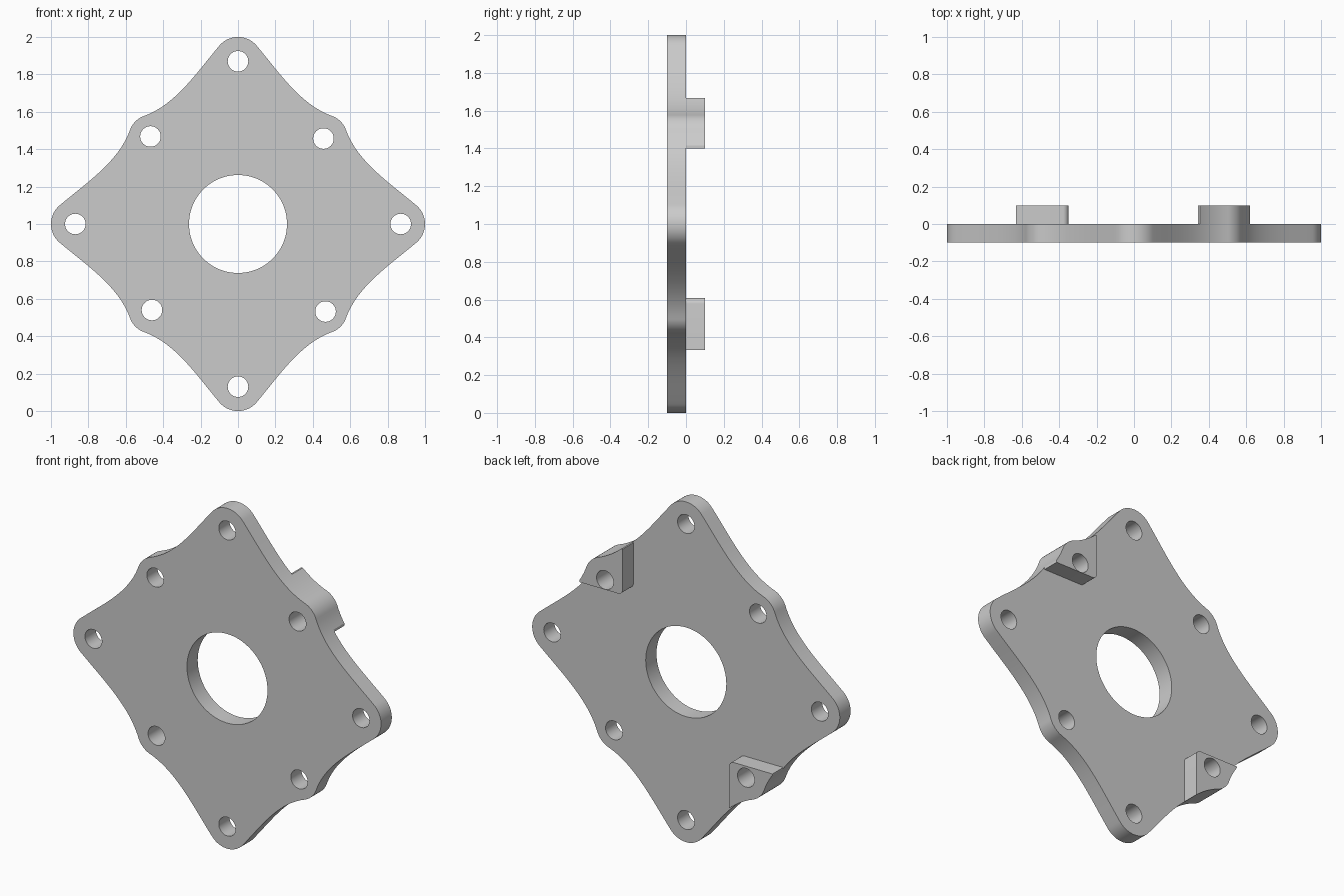
import bpy, bmesh
from math import sin, cos, pi, radians
from mathutils import Vector
from mathutils.geometry import interpolate_bezier

default = bpy.data.objects.get("Cube")
if default:
    bpy.data.objects.remove(default, do_unlink=True)

THICK = 0.1
MID = 1.0          # height of the plate centre
HOLE_R = 0.055

grey = bpy.data.materials.new("plain grey")
grey.use_nodes = True
grey.diffuse_color = (0.6, 0.6, 0.6, 1)
grey.node_tree.nodes["Principled BSDF"].inputs["Base Color"].default_value = (0.6, 0.6, 0.6, 1)


def arc(cx, cy, r, start, end, n):
    """Points on an arc, angles in degrees."""
    angles = [radians(start + (end - start) * i / n) for i in range(n + 1)]
    return [Vector((cx + r * cos(a), cy + r * sin(a))) for a in angles]


def circle(cx, cy, r, n=40):
    return arc(cx, cy, r, 0, 360, n)[:-1]


def extruded(name, loops, y_front):
    """Fill closed loops (inner ones become holes) and extrude them along y."""
    curve = bpy.data.curves.new(name, 'CURVE')
    curve.dimensions = '2D'
    curve.fill_mode = 'BOTH'
    curve.extrude = THICK / 2
    for loop in loops:
        spline = curve.splines.new('POLY')
        spline.points.add(len(loop) - 1)
        for point, co in zip(spline.points, loop):
            point.co = (co[0], co[1], 0, 1)
        spline.use_cyclic_u = True
    obj = bpy.data.objects.new(name, curve)
    bpy.context.collection.objects.link(obj)
    obj.location = (0, y_front + THICK / 2, MID)
    obj.rotation_euler = (pi / 2, 0, 0)
    bpy.ops.object.select_all(action='DESELECT')
    bpy.context.view_layer.objects.active = obj
    obj.select_set(True)
    bpy.ops.object.convert(target='MESH')
    obj = bpy.context.view_layer.objects.active
    # Weld the caps to the walls
    bm = bmesh.new()
    bm.from_mesh(obj.data)
    bmesh.ops.remove_doubles(bm, verts=bm.verts, dist=0.0002)
    bmesh.ops.recalc_face_normals(bm, faces=bm.faces)
    bm.to_mesh(obj.data)
    bm.free()
    obj.data.materials.clear()
    obj.data.materials.append(grey)
    bpy.ops.object.shade_smooth_by_angle(angle=radians(30))
    return obj


# One eighth of the outline: rounded tip, concave sweep, rounded lobe
tip = arc(0.87, 0, 0.13, 0, 50, 10)
lobe = arc(0.46, 0.46, 0.125, 20, 45, 6)
tip_dir = Vector((-sin(radians(50)), cos(radians(50))))
lobe_dir = Vector((-sin(radians(20)), cos(radians(20))))
sweep = interpolate_bezier(tip[-1], tip[-1] + tip_dir * 0.2,
                           lobe[0] - lobe_dir * 0.18, lobe[0], 28)
sweep = [Vector(p[:2]) for p in sweep]
eighth = tip + sweep[1:-1] + lobe

# Mirror to a quadrant, then repeat around the centre
quadrant = eighth + [Vector((p.y, p.x)) for p in reversed(eighth[:-1])]
outline = []
for turn in range(4):
    c, s = round(cos(turn * pi / 2)), round(sin(turn * pi / 2))
    outline += [Vector((c * p.x - s * p.y, s * p.x + c * p.y)) for p in quadrant[:-1]]

# Plate with centre bore, tip holes and lobe holes
tip_holes = [(0.87, 0), (0, 0.87), (-0.87, 0), (0, -0.87)]
lobe_holes = [(0.457, 0.457), (-0.468, 0.468), (-0.46, -0.46), (0.468, -0.468)]
extruded("mounting_plate",
         [outline, circle(0, 0, 0.262, 80)]
         + [circle(x, y, HOLE_R) for x, y in tip_holes + lobe_holes], -THICK)


def boss(name, side, inner_x, inner_z, hole):
    """Raised corner pad on the back, bounded by the plate edge and a filleted corner."""
    edge = [p for p in quadrant if p.x > inner_x and p.y > inner_z]
    fillet = 0.03
    corner = arc(inner_x + fillet, inner_z + fillet, fillet, 180, 270, 8)
    loop = ([Vector((edge[0].x, inner_z))] + edge
            + [Vector((inner_x, edge[-1].y))] + corner)
    extruded(name, [[p * side for p in loop], circle(*hole, HOLE_R)], 0)


boss("upper_left_boss", 1, 0.342, 0.4, lobe_holes[0])
boss("lower_right_boss", -1, 0.35, 0.392, lobe_holes[2])
